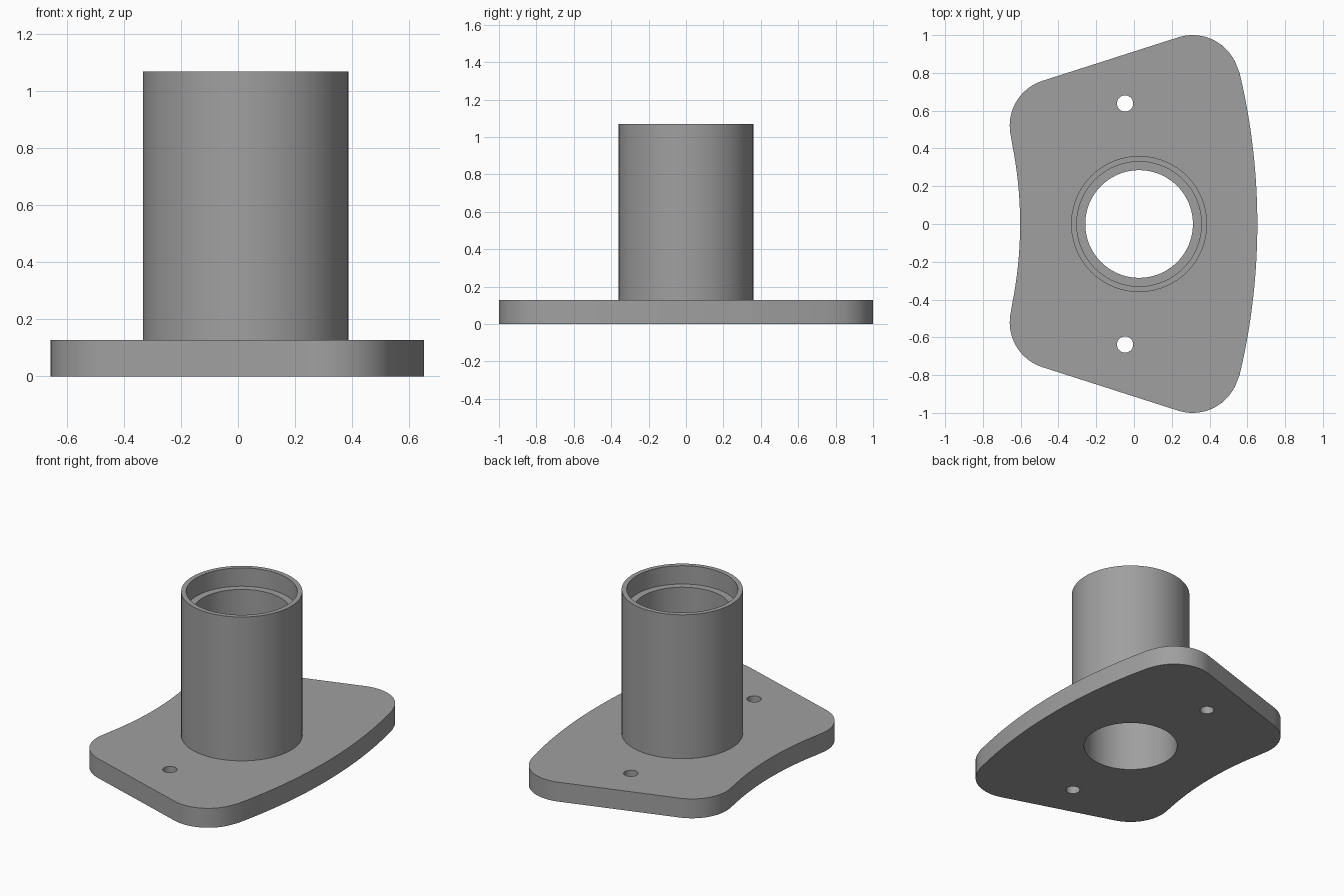
import bpy, bmesh, math
from mathutils import Vector

if "Cube" in bpy.data.objects:
    bpy.data.objects.remove(bpy.data.objects["Cube"])

PLATE_TOP, TUBE_TOP, LEDGE = 0.127, 1.07, 0.95
R_OUT, R_STEP, R_BORE = 0.36, 0.33, 0.285
AXIS_X = 0.027
SEG = 96

grey = bpy.data.materials.new("plain grey")
grey.diffuse_color = (0.35, 0.35, 0.35, 1)
grey.use_nodes = True
grey.node_tree.nodes["Principled BSDF"].inputs["Base Color"].default_value = grey.diffuse_color


def arc(cx, cy, r, a0, a1, n):
    """Points on an arc, angles in degrees, both ends included."""
    angles = [math.radians(a0 + (a1 - a0) * i / n) for i in range(n + 1)]
    return [(cx + r * math.cos(a), cy + r * math.sin(a)) for a in angles]


def circle(cx, cy, r, n):
    return arc(cx, cy, r, 0, 360, n)[:-1]


def loop(bm, pts, z):
    verts = [bm.verts.new((x, y, z)) for x, y in pts]
    edges = [bm.edges.new((verts[i - 1], verts[i])) for i in range(len(verts))]
    return verts, edges


def bridge(bm, a, b):
    for i in range(len(a)):
        bm.faces.new((a[i - 1], a[i], b[i], b[i - 1]))


def finish(bm, name):
    mesh = bpy.data.meshes.new(name)
    bm.to_mesh(mesh)
    bm.free()
    mesh.materials.append(grey)
    obj = bpy.data.objects.new(name, mesh)
    bpy.context.collection.objects.link(obj)
    bpy.ops.object.select_all(action='DESELECT')
    obj.select_set(True)
    bpy.context.view_layer.objects.active = obj
    bpy.ops.object.shade_smooth_by_angle(angle=math.radians(30))
    return obj


# Plate outline: convex long edge, rounded corners, straight ends, concave edge
half = arc(0.653 - 3.45, 0, 3.45, 0, 13.4, 16)
half += arc(0.31, 0.75, 0.25, 13.4, 107.5, 20)[1:]
half += arc(-0.408, 0.52, 0.25, 107.5, 192.4, 20)
half += arc(-0.603 - 2.14, 0, 2.14, 12.4, 0, 12)[1:]
outline = half + [(x, -y) for x, y in half[-2:0:-1]]

# Flange plate with two bolt holes and the centre opening
bm = bmesh.new()
rims = [outline] + [circle(-0.047, s * 0.638, 0.043, 32) for s in (1, -1)]
bottom_edges, top_edges = [], []
walls = []
for pts in rims:
    low, low_e = loop(bm, pts, 0)
    high, high_e = loop(bm, pts, PLATE_TOP)
    bottom_edges += low_e
    top_edges += high_e
    walls.append((low, high))
bottom_edges += loop(bm, circle(AXIS_X, 0, R_BORE, SEG), 0)[1]
top_edges += loop(bm, circle(AXIS_X, 0, R_OUT, SEG), PLATE_TOP)[1]
for edges, direction in ((bottom_edges, -1), (top_edges, 1)):
    res = bmesh.ops.triangle_fill(bm, use_beauty=True, edges=edges,
                                  normal=Vector((0, 0, direction)))
    for f in res["geom"]:
        if isinstance(f, bmesh.types.BMFace):
            f.normal_update()
            if f.normal.z * direction < 0:
                f.normal_flip()
# Outer wall faces outward; the bolt hole walls face their axes
for i, (low, high) in enumerate(walls):
    if i == 0:
        bridge(bm, low, high)
    else:
        bridge(bm, high, low)
finish(bm, "flange_plate")

# Tube: outer wall, top rim, counterbore, ledge and through bore
bm = bmesh.new()
profile = [(R_OUT, PLATE_TOP), (R_OUT, TUBE_TOP), (R_STEP, TUBE_TOP),
           (R_STEP, LEDGE), (R_BORE, LEDGE), (R_BORE, 0)]
rings = [loop(bm, circle(AXIS_X, 0, r, SEG), z)[0] for r, z in profile]
for a, b in zip(rings, rings[1:]):
    bridge(bm, a, b)
finish(bm, "tube")
